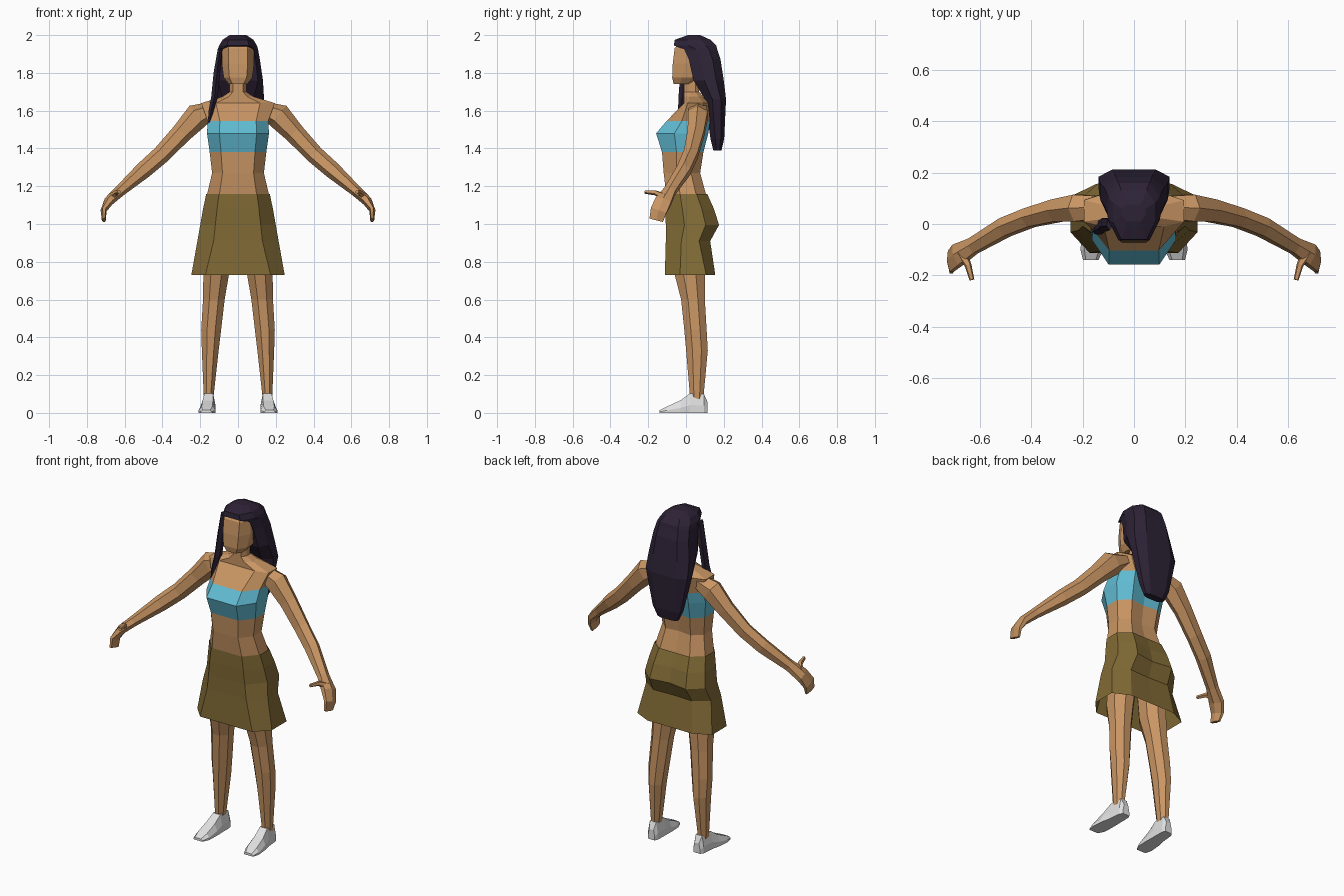
import bpy, bmesh, math
from mathutils import Vector


def material(name, rgb):
    m = bpy.data.materials.new(name)
    m.diffuse_color = (*rgb, 1)
    return m


SKIN = material("skin", (0.58, 0.30, 0.125))
HAIR = material("dark_purple", (0.026, 0.016, 0.036))
CYAN = material("cyan_cloth", (0.12, 0.50, 0.65))
OLIVE = material("olive_cloth", (0.22, 0.145, 0.036))
WHITE = material("white_shoe", (0.75, 0.75, 0.75))


def loft(name, rings, mats, rule=None, caps=True, mirror=False):
    """Skin a list of equal-length point rings with flat faces."""
    bm = bmesh.new()
    rows = [[bm.verts.new(p) for p in r] for r in rings]
    n = len(rows[0])
    for a, b in zip(rows, rows[1:]):
        for i in range(n):
            j = (i + 1) % n
            bm.faces.new((a[i], a[j], b[j], b[i]))
    if caps:
        bm.faces.new(rows[0][::-1])
        bm.faces.new(rows[-1])
    bmesh.ops.recalc_face_normals(bm, faces=bm.faces)
    if rule:
        for f in bm.faces:
            f.material_index = rule(f.calc_center_median())
    me = bpy.data.meshes.new(name)
    bm.to_mesh(me)
    bm.free()
    for m in mats:
        me.materials.append(m)
    ob = bpy.data.objects.new(name, me)
    bpy.context.collection.objects.link(ob)
    if mirror:
        ob.modifiers.new("mirror", 'MIRROR')
    return ob


def body_ring(z, w, front, back, fw=0.6, bw=0.6, dent=0.0, s=(0.35, 0.75)):
    """Symmetric ten-sided section: half width, front and back y, centre dent at the back."""
    y1 = front + (back - front) * s[0]
    y2 = front + (back - front) * s[1]
    half = [(w * fw, front), (w, y1), (w, y2), (w * bw, back)]
    pts = [(0, front)] + half + [(0, back - dent)] + [(-x, y) for x, y in half[::-1]]
    return [(x, y, z) for x, y in pts]


def tube_rings(path, n=6):
    """Sections along a path of (x, y, z, radius along y, radius across)."""
    c = [Vector(p[:3]) for p in path]
    out = []
    for i, p in enumerate(path):
        t = (c[min(i + 1, len(c) - 1)] - c[max(i - 1, 0)]).normalized()
        ref = Vector((0, 1, 0)) if abs(t.y) < 0.8 else Vector((0, 0, 1))
        u = (ref - t * ref.dot(t)).normalized()
        v = t.cross(u)
        out.append([c[i] + u * p[3] * math.cos(a) + v * p[4] * math.sin(a)
                    for a in ((k + 0.5) * math.tau / n for k in range(n))])
    return out


# Torso, with the bandeau top coloured by height
loft("torso", [
    body_ring(1.10, 0.165, -0.095, 0.11),
    body_ring(1.16, 0.163, -0.105, 0.105, dent=0.01),
    body_ring(1.27, 0.137, -0.118, 0.075, dent=0.01),
    body_ring(1.38, 0.150, -0.127, 0.092, dent=0.012),
    body_ring(1.48, 0.164, -0.158, 0.118, dent=0.015),
    body_ring(1.545, 0.160, -0.103, 0.128, dent=0.015),
    body_ring(1.64, 0.195, -0.010, 0.118, s=(0.15, 0.8)),
    body_ring(1.675, 0.080, -0.010, 0.090),
    body_ring(1.70, 0.044, -0.010, 0.070),
    body_ring(1.80, 0.044, -0.010, 0.070),
], [SKIN, CYAN], lambda c: int(1.38 < c.z < 1.545))

# Skirt, open at the hem
loft("skirt", [
    body_ring(1.16, 0.168, -0.109, 0.112),
    body_ring(1.08, 0.185, -0.109, 0.148, dent=0.012),
    body_ring(0.995, 0.200, -0.107, 0.175, dent=0.018),
    body_ring(0.91, 0.215, -0.107, 0.128, dent=0.005),
    body_ring(0.73, 0.247, -0.112, 0.155, fw=0.7, s=(0.3, 0.82)),
], [OLIVE], caps=False)

# Head
loft("head", [
    body_ring(1.742, 0.050, -0.066, 0.03),
    body_ring(1.775, 0.076, -0.073, 0.07),
    body_ring(1.85, 0.086, -0.070, 0.11),
    body_ring(1.93, 0.086, -0.060, 0.11),
    body_ring(1.965, 0.060, -0.035, 0.09),
], [SKIN])

# Long hair down the back with a fringe overhanging the forehead
loft("hair", [
    body_ring(1.39, 0.065, 0.145, 0.188),
    body_ring(1.45, 0.092, 0.130, 0.202),
    body_ring(1.66, 0.138, 0.100, 0.212),
    body_ring(1.76, 0.132, 0.040, 0.200, fw=0.8),
    body_ring(1.87, 0.116, 0.015, 0.183, fw=0.8),
    body_ring(1.925, 0.106, -0.010, 0.165, fw=0.8),
    body_ring(1.945, 0.100, -0.064, 0.160),
    body_ring(1.975, 0.082, -0.060, 0.130),
    body_ring(2.0, 0.045, 0.010, 0.075),
], [HAIR])

# Loose strand falling over one shoulder
loft("hair_strand", tube_rings([
    (-0.095, 0.0, 1.93, 0.025, 0.012), (-0.112, 0.0, 1.80, 0.03, 0.018),
    (-0.125, -0.01, 1.67, 0.03, 0.018), (-0.142, -0.02, 1.60, 0.022, 0.014),
    (-0.158, -0.03, 1.49, 0.008, 0.006)], 5), [HAIR])

# Arms and hands
loft("arm", tube_rings([
    (0.13, 0.065, 1.61, 0.050, 0.040), (0.215, 0.062, 1.572, 0.060, 0.068),
    (0.30, 0.052, 1.48, 0.050, 0.054), (0.405, 0.025, 1.368, 0.043, 0.048),
    (0.50, -0.012, 1.285, 0.042, 0.045), (0.625, -0.085, 1.175, 0.036, 0.030),
    (0.685, -0.120, 1.12, 0.050, 0.026), (0.712, -0.145, 1.07, 0.050, 0.016),
    (0.71, -0.158, 1.02, 0.042, 0.011)]), [SKIN], mirror=True)
loft("thumb", tube_rings([
    (0.672, -0.110, 1.14, 0.022, 0.022), (0.645, -0.16, 1.165, 0.014, 0.014),
    (0.630, -0.217, 1.170, 0.010, 0.010)], 5), [SKIN], mirror=True)


# Legs
def flat_ring(z, x, y, rx, ry, n=8):
    return [(x + rx * math.cos(a), y + ry * math.sin(a), z)
            for a in ((k + 0.5) * math.tau / n for k in range(n))]


loft("leg", [
    flat_ring(1.0, 0.095, 0.03, 0.085, 0.095), flat_ring(0.73, 0.116, 0.02, 0.073, 0.086),
    flat_ring(0.60, 0.128, 0.037, 0.062, 0.068), flat_ring(0.44, 0.142, 0.050, 0.057, 0.064),
    flat_ring(0.33, 0.147, 0.058, 0.048, 0.062), flat_ring(0.10, 0.155, 0.057, 0.029, 0.040),
    flat_ring(0.07, 0.155, 0.057, 0.027, 0.038),
], [SKIN], mirror=True)

# Shoes, lofted from heel to toe: y, centre x, half width, height
shoes = [(0.113, 0.150, 0.022, 0.06), (0.095, 0.152, 0.032, 0.10), (0.02, 0.155, 0.036, 0.102),
         (-0.03, 0.160, 0.042, 0.066), (-0.10, 0.164, 0.044, 0.034), (-0.14, 0.168, 0.030, 0.014)]
loft("shoe", [[(x - w, y, 0), (x + w, y, 0), (x + w, y, h * 0.4), (x + w * 0.65, y, h),
               (x - w * 0.65, y, h), (x - w, y, h * 0.4)] for y, x, w, h in shoes],
     [WHITE], mirror=True)
